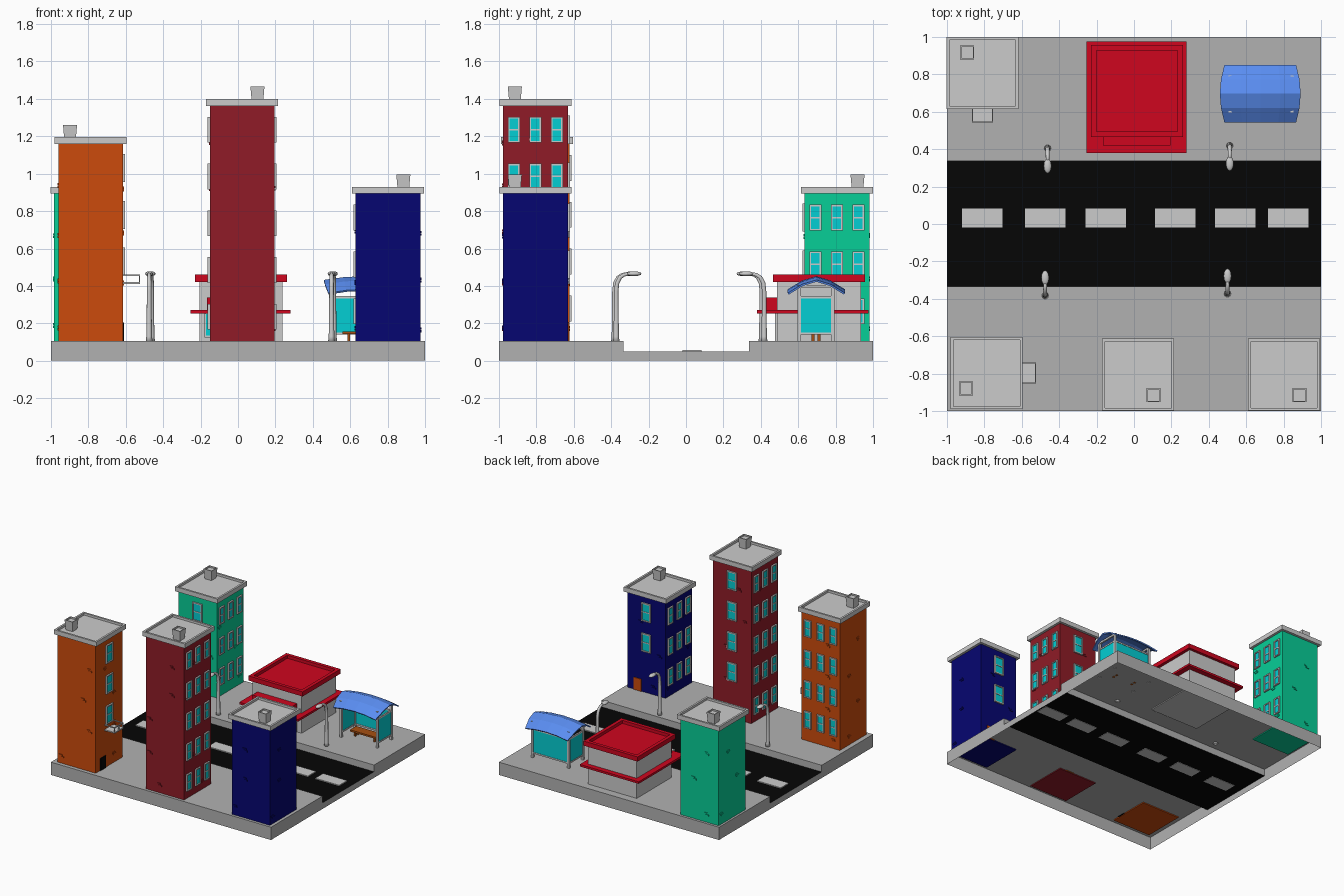
import bpy, bmesh, math, random
from mathutils import Matrix, Vector

if "Cube" in bpy.data.objects:
    bpy.data.objects.remove(bpy.data.objects["Cube"])

random.seed(4)


def mat(name, r, g, b):
    m = bpy.data.materials.new(name)
    m.diffuse_color = [(c / 255) ** 2.2 for c in (r, g, b)] + [1]
    m.use_nodes = True
    m.node_tree.nodes["Principled BSDF"].inputs["Base Color"].default_value = m.diffuse_color
    return m


GLASS = mat("glass_cyan", 12, 205, 210)
RED = mat("red", 205, 14, 36)
BLUE = mat("blue", 90, 140, 240)
BLACK = mat("asphalt", 14, 14, 14)
BROWN = mat("wood", 165, 80, 25)
ORANGE = mat("orange", 203, 76, 20)
MAROON = mat("maroon", 142, 33, 43)
NAVY = mat("navy", 14, 14, 112)
GREEN = mat("green", 16, 205, 150)


def finish(name, bm, material=None, matrix=Matrix(), smooth=False):
    bmesh.ops.recalc_face_normals(bm, faces=bm.faces[:])
    me = bpy.data.meshes.new(name)
    bm.to_mesh(me)
    bm.free()
    ob = bpy.data.objects.new(name, me)
    ob.matrix_world = matrix
    bpy.context.collection.objects.link(ob)
    if material:
        me.materials.append(material)
    if smooth:
        for p in me.polygons:
            p.use_smooth = True
    return ob


def add_box(bm, x0, x1, y0, y1, z0, z1):
    m = Matrix.Translation(((x0 + x1) / 2, (y0 + y1) / 2, (z0 + z1) / 2))
    m = m @ Matrix.Diagonal((x1 - x0, y1 - y0, z1 - z0, 1))
    return bmesh.ops.create_cube(bm, size=1, matrix=m)["verts"]


def boxes(name, items, material=None, matrix=Matrix()):
    bm = bmesh.new()
    for b in items:
        add_box(bm, *b)
    return finish(name, bm, material, matrix)


def tray(name, bounds, rim, depth, material=None, matrix=Matrix(), flare=1.0):
    """Slab whose top is sunk inside a raised rim."""
    bm = bmesh.new()
    verts = add_box(bm, *bounds)
    bm.normal_update()
    top = max(bm.faces, key=lambda f: f.calc_center_median().z)
    c = top.calc_center_median()
    for v in top.verts:
        v.co.xy = c.xy + (v.co.xy - c.xy) * flare
    bmesh.ops.inset_region(bm, faces=[top], thickness=rim)
    ring = bmesh.ops.extrude_face_region(bm, geom=[top])["geom"]
    bmesh.ops.translate(bm, verts=[g for g in ring if isinstance(g, bmesh.types.BMVert)],
                        vec=(0, 0, -depth))
    if top.is_valid:
        bmesh.ops.delete(bm, geom=[top], context='FACES_ONLY')
    return finish(name, bm, material, matrix)


# Hollow ground with a sunken road
prof = [(-1, 0), (-1, .105), (-.333, .105), (-.333, .05), (.338, .05), (.338, .105), (1, .105), (1, 0)]
bm = bmesh.new()
ends = [[bm.verts.new((x, y, z)) for y, z in prof] for x in (-1, 1)]
for e in ends:
    bm.faces.new(e)
for i in range(7):
    f = bm.faces.new((ends[0][i], ends[0][i + 1], ends[1][i + 1], ends[1][i]))
    f.material_index = 1 if i == 3 else 0
ground = finish("ground", bm)
ground.data.materials.append(mat("paving", 176, 176, 176))
ground.data.materials.append(BLACK)
boxes("lane_dashes", [(x, x + .218, -.02, .083, .047, .058)
                      for x in (-.92, -.583, -.26, .112, .432, .716)])

H, G = .173, .1  # half width of a tower, pavement level


def windows(name, spots, w, h, matrix):
    """Framed windows on the -y face; spots are (x, z) centres."""
    frame, glass = [], []
    t, y0, y1 = .009, -H - .012, -H + .002
    for x, z in spots:
        a, b, c, d = x - w / 2, x + w / 2, z - h / 2, z + h / 2
        frame += [(a, a + t, y0, y1, c, d), (b - t, b, y0, y1, c, d),
                  (a, b, y0, y1, c, c + t), (a, b, y0, y1, d - t, d),
                  (a, b, y0 + .004, y1, z - .004, z + .004)]
        glass.append((a + t / 2, b - t / 2, -H - .005, y1, c + t / 2, d - t / 2))
    boxes(name + "_frames", frame, None, matrix)
    boxes(name + "_glass", glass, GLASS, matrix)


def tower(name, x, y, top, rows, turn, wall, door, sides=(90,), balcony=False):
    M = Matrix.Translation((x, y, 0)) @ Matrix.Rotation(math.radians(turn), 4, 'Z')
    boxes(name + "_walls", [(-H, H, -H, H, G - .003, top - .03)], wall, M)
    tray(name + "_roof", (-.193, .193, -.193, .193, top - .037, top), .022, .018, None, M)
    tray(name + "_chimney", (-.112, -.052, .08, .14, top - .02, top + .065), .01, .012,
         None, M, 1.25)
    zs = [top - .165 - i * .25 for i in range(rows)]
    windows(name + "_front_windows", [(0, z) for z in zs[:-1]], .085, .15, M)
    for k, s in enumerate(sides):
        windows(f"{name}_side_windows_{k}", [(u, z) for z in zs for u in (-.115, 0, .115)],
                .064, .138, M @ Matrix.Rotation(math.radians(s), 4, 'Z'))
    boxes(name + "_door", [(-.115, -.045, -H - .006, -H + .002, G, .205)], door, M)
    # loose bricks, in stepped pairs on each wall
    for k in range(4):
        bricks = []
        for j in range(rows):
            u = random.choice((-.145, -.06, .055, .11))
            z = .16 + j * .25 + random.uniform(-.01, .02)
            bricks += [(u, u + .03, -H - .005, -H + .002, z, z + .012),
                       (u - .012, u + .018, -H - .005, -H + .002, z + .014, z + .026)]
        boxes(f"{name}_bricks_{k}", bricks, wall, M @ Matrix.Rotation(k * math.pi / 2, 4, 'Z'))
    if balcony:
        a, f, t = .057, -H - .092, .007
        b = -H + .002
        boxes(name + "_balcony", [(-a, a, f, b, .41, .42), (-a, a, f, f + t, .452, .46),
                                  (-a, -a + t, f, b, .452, .46), (a - t, a, f, b, .452, .46)]
              + [(p, p + t, f, f + t, .42, .455) for p in (-a, -.0035, a - t)], None, M)


tower("green_tower", -.81, .807, .93, 3, 0, GREEN, BROWN, balcony=True)
tower("orange_tower", -.788, -.797, 1.195, 4, 90, ORANGE, BLACK, balcony=True)
tower("maroon_tower", .022, -.805, 1.4, 5, 180, MAROON, BROWN, sides=(90, -90))
tower("navy_tower", .802, -.805, .93, 3, 180, NAVY, ORANGE)

# Shop
boxes("shop_walls", [(-.207, .237, .487, .935, G - .002, .43)])
tray("shop_roof", (-.23, .262, .465, .957, .422, .46), .04, .025, RED)
boxes("shop_awning", [(-.254, .281, .38, .977, .253, .27)], RED)
boxes("shop_sign", [(-.165, .195, .42, .49, .265, .338)], RED)
boxes("shop_glass", [(-.17, .04, .481, .49, .135, .25), (.075, .185, .481, .49, .105, .25)], GLASS)
boxes("shop_window_frames", [(x, x + .01, .476, .49, z, .253) for x, z in
                             ((-.18, .125), (-.07, .125), (.04, .125), (.067, G), (.184, G))]
      + [(-.18, .05, .476, .49, .125, .135)])

# Bus shelter
bm = bmesh.new()
nx, ny = 4, 4
grid = []
for i in range(nx + 1):
    u = i / nx * 2 - 1
    row = []
    for j in range(ny + 1):
        v = j / ny * 2 - 1
        row.append(bm.verts.new((.675 + u * (.216 - .024 * v * v), .697 + .153 * v,
                                 .452 - .02 * u * u - .07 * abs(v) ** 1.6)))
    grid.append(row)
for i in range(nx):
    for j in range(ny):
        bm.faces.new((grid[i][j], grid[i + 1][j], grid[i + 1][j + 1], grid[i][j + 1]))
canopy = finish("shelter_canopy", bm, BLUE)
solid = canopy.modifiers.new("thickness", 'SOLIDIFY')
solid.thickness = .01

X0, X1, Y0, Y1 = .515, .845, .605, .785
bars = [(x - .009, x + .009, y - .009, y + .009, G, .405) for x in (X0, X1) for y in (Y0, Y1)]
for z in (.145, .34):
    bars += [(x - .006, x + .006, Y0, Y1, z - .006, z + .006) for x in (X0, X1)]
    bars.append((X0, X1, Y1 - .006, Y1 + .006, z - .006, z + .006))
bars += [(x - .007, x + .007, Y0, Y1, .39, .405) for x in (X0, X1)]
boxes("shelter_frame", bars)
boxes("shelter_glass", [(X0 + .01, X1 - .01, Y1 - .003, Y1 + .003, .15, .335)]
      + [(x - .003, x + .003, Y0 + .01, Y1 - .01, .15, .335) for x in (X0, X1)], GLASS)
boxes("bench", [(.56, .80, .655, .735, .142, .156)]
      + [(x, x + .014, y, y + .014, G, .145) for x in (.585, .76) for y in (.672, .704)], BROWN)


# Street lamps: a bent tapering tube with a flattened head
def lamp(name, x, y, turn):
    M = Matrix.Translation((x, y, 0)) @ Matrix.Rotation(math.radians(turn), 4, 'Z')
    path = [(0, .1, .019), (0, .13, .015), (0, .37, .012), (.005, .415, .012),
            (.02, .445, .011), (.042, .46, .01), (.08, .466, .009)]
    bm = bmesh.new()
    rings, n = [], 10
    for i, (s, z, r) in enumerate(path):
        a, b = path[max(i - 1, 0)], path[min(i + 1, len(path) - 1)]
        t = Vector((0, b[0] - a[0], b[1] - a[1])).normalized()
        side = Vector((1, 0, 0))
        up = t.cross(side)
        rings.append([bm.verts.new(Vector((0, s, z)) + r * (math.cos(k * math.tau / n) * side
                      + math.sin(k * math.tau / n) * up)) for k in range(n)])
    for a, b in zip(rings, rings[1:]):
        for k in range(n):
            bm.faces.new((a[k], a[(k + 1) % n], b[(k + 1) % n], b[k]))
    bm.faces.new(rings[0])
    bm.faces.new(rings[-1])
    finish(name + "_post", bm, None, M, True)
    bm = bmesh.new()
    bmesh.ops.create_uvsphere(bm, u_segments=12, v_segments=8, radius=1,
                              matrix=Matrix.Translation((0, .095, .465))
                              @ Matrix.Diagonal((.021, .04, .013, 1)))
    finish(name + "_head", bm, None, M, True)


for i, (x, y, turn) in enumerate([(-.475, -.383, 0), (.5, -.373, 0), (-.462, .405, 180), (.512, .418, 180)]):
    lamp(f"street_lamp_{i}", x, y, turn)
